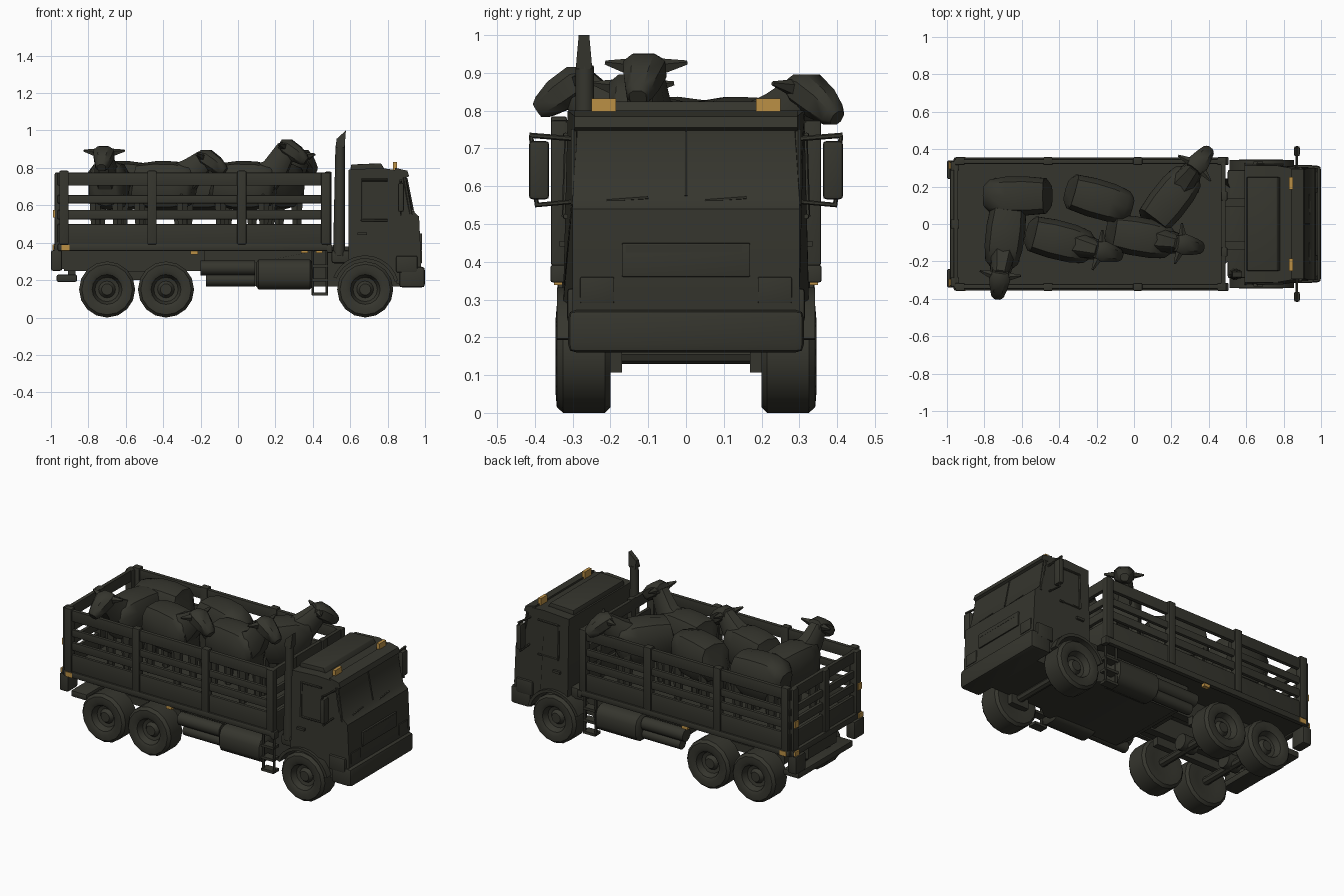
import bpy, bmesh, math
from mathutils import Vector, Matrix


def material(name, rgb):
    m = bpy.data.materials.new(name)
    m.diffuse_color = (*rgb, 1)
    return m


DARK = material("dark olive grey", (0.036, 0.036, 0.027))
AMBER = material("amber", (0.50, 0.28, 0.06))


def finish(bm, name, mat=DARK, smooth=False, bevel=0):
    if bevel:
        bmesh.ops.bevel(bm, geom=bm.edges[:], offset=bevel, segments=2, affect='EDGES', profile=0.6)
    bmesh.ops.recalc_face_normals(bm, faces=bm.faces[:])
    me = bpy.data.meshes.new(name)
    bm.to_mesh(me)
    bm.free()
    me.materials.append(mat)
    ob = bpy.data.objects.new(name, me)
    bpy.context.collection.objects.link(ob)
    if smooth:
        bpy.context.view_layer.objects.active = ob
        ob.select_set(True)
        bpy.ops.object.shade_smooth_by_angle(angle=math.radians(40))
        ob.select_set(False)
    return ob


def box(name, x0, x1, y0, y1, z0, z1, mat=DARK, bevel=0):
    bm = bmesh.new()
    bmesh.ops.create_cube(bm, size=1)
    for v in bm.verts:
        v.co = Vector(((x0 + x1) / 2 + v.co.x * (x1 - x0), (y0 + y1) / 2 + v.co.y * (y1 - y0),
                       (z0 + z1) / 2 + v.co.z * (z1 - z0)))
    return finish(bm, name, mat, bevel > 0, bevel)


def pair(name, x0, x1, y0, y1, z0, z1, mat=DARK, bevel=0):
    box("left_" + name, x0, x1, y0, y1, z0, z1, mat, bevel)
    box("right_" + name, x0, x1, -y1, -y0, z0, z1, mat, bevel)


def rod(name, a, b, r, sides=8, r2=None, smooth=True):
    a, b = Vector(a), Vector(b)
    bm = bmesh.new()
    rot = (b - a).to_track_quat('Z', 'Y').to_matrix().to_4x4()
    bmesh.ops.create_cone(bm, cap_ends=True, segments=sides, radius1=r, radius2=r if r2 is None else r2,
                          depth=(b - a).length, matrix=Matrix.Translation((a + b) / 2) @ rot)
    return finish(bm, name, smooth=smooth)


def prism(name, pts, half, bevel=0):
    """Extrude an x-z profile across y; half is a width function of (x, z)."""
    bm = bmesh.new()
    rows = [[bm.verts.new((x, s * half(x, z), z)) for x, z in pts] for s in (-1, 1)]
    n = len(pts)
    bm.faces.new(rows[0])
    bm.faces.new(rows[1])
    for i in range(n):
        j = (i + 1) % n
        bm.faces.new((rows[0][i], rows[0][j], rows[1][j], rows[1][i]))
    return finish(bm, name, smooth=True, bevel=bevel)


def loft(name, secs, mat, sides=10, power=0.75):
    """Skin rounded sections (x, z, half_width, half_height) that follow a path in x-z."""
    bm = bmesh.new()
    rings = []
    for i, (x, z, w, h) in enumerate(secs):
        p, q = secs[max(i - 1, 0)], secs[min(i + 1, len(secs) - 1)]
        t = Vector((q[0] - p[0], 0, q[1] - p[1])).normalized()
        up = Vector((-t.z, 0, t.x))
        ring = []
        for k in range(sides):
            a = 2 * math.pi * (k + 0.5) / sides
            c, s = math.cos(a), math.sin(a)
            c, s = math.copysign(abs(c) ** power, c), math.copysign(abs(s) ** power, s)
            ring.append(bm.verts.new(mat @ (Vector((x, 0, z)) + Vector((0, w * c, 0)) + up * h * s)))
        rings.append(ring)
    for a, b in zip(rings, rings[1:]):
        for k in range(sides):
            bm.faces.new((a[k], a[(k + 1) % sides], b[(k + 1) % sides], b[k]))
    bm.faces.new(rings[0])
    bm.faces.new(rings[-1])
    return finish(bm, name, smooth=True)


def wheel(name, x, side):
    prof = [(0.0, 0.315), (0.03, 0.315), (0.045, 0.295), (0.065, 0.30), (0.08, 0.335), (0.10, 0.345),
            (0.135, 0.342), (0.15, 0.325), (0.15, 0.215), (0.135, 0.2), (0.08, 0.2), (0.0, 0.22)]
    bm = bmesh.new()
    vs = [bm.verts.new((r, y, 0)) for r, y in prof]
    es = [bm.edges.new(e) for e in zip(vs, vs[1:])]
    bmesh.ops.spin(bm, geom=vs + es, cent=(0, 0, 0), axis=(0, 1, 0), angle=2 * math.pi, steps=16)
    bmesh.ops.remove_doubles(bm, verts=bm.verts[:], dist=1e-4)
    for v in bm.verts:
        v.co = Vector((x + v.co.x, v.co.y * side, 0.15 + v.co.z))
    finish(bm, name, smooth=True)


# Wheels and axles
for x in (-0.70, -0.385, 0.68):
    for s in (-1, 1):
        wheel("wheel", x, s)
    rod("axle", (x, -0.22, 0.155), (x, 0.22, 0.155), 0.025)
for x in (-0.70, -0.385):
    rod("differential", (x - 0.05, 0, 0.18), (x + 0.05, 0, 0.18), 0.048, 10)
pair("leaf_spring", -0.80, -0.28, 0.13, 0.17, 0.20, 0.25)
pair("front_spring_block", 0.62, 0.74, 0.17, 0.21, 0.107, 0.20)

# Chassis and belly
pair("chassis_rail", -0.93, 0.62, 0.09, 0.14, 0.25, 0.38)
for x in (-0.92, -0.54, -0.2):
    box("cross_member", x - 0.025, x + 0.025, -0.14, 0.14, 0.26, 0.37)
prism("belly_panel", [(-0.18, 0.36), (-0.18, 0.24), (-0.08, 0.17), (0.44, 0.165), (0.51, 0.165), (0.90, 0.165),
                      (0.90, 0.30), (0.51, 0.36), (0.44, 0.36)], lambda x, z: 0.195 if x > 0.5 else 0.25)
box("cab_mount", 0.50, 0.60, -0.29, 0.29, 0.29, 0.36, bevel=0.015)
box("rear_bumper", -0.97, -0.86, -0.27, 0.27, 0.19, 0.23, bevel=0.012)
pair("bumper_bracket", -0.91, -0.87, 0.09, 0.13, 0.22, 0.30)
pair("tail_light", -1.0, -0.94, 0.24, 0.34, 0.25, 0.36, bevel=0.012)

# Tanks, lockers and ladders on both flanks
for s in (-1, 1):
    ends = [(0.095, 0.06), (0.11, 0.078), (0.385, 0.078), (0.40, 0.06)]
    loft("fuel_tank", [(x, 0.23, r, r + 0.003) for x, r in ends], Matrix.Translation((0, s * 0.265, 0)), 12, 0.7)
    rod("upper_air_tank", (-0.20, s * 0.28, 0.265), (0.09, s * 0.28, 0.265), 0.04, 10)
    rod("lower_air_tank", (-0.17, s * 0.275, 0.20), (0.09, s * 0.275, 0.20), 0.033, 10)
    for x in (0.40, 0.475):
        rod("ladder_side", (x, s * 0.32, 0.12), (x, s * 0.32, 0.36), 0.008, 6)
    for z in (0.125, 0.20, 0.275):
        box("ladder_step", 0.395, 0.48, min(s * 0.28, s * 0.335), max(s * 0.28, s * 0.335), z - 0.008, z + 0.008)

# Bed floor, boards, rails and posts
box("bed_floor", -0.965, 0.49, -0.34, 0.34, 0.365, 0.405)
pair("bed_lower_rim", -0.965, 0.495, 0.325, 0.356, 0.355, 0.395, bevel=0.012)
pair("rim_end_cap", 0.475, 0.505, 0.315, 0.359, 0.345, 0.392, bevel=0.008)
box("bed_rear_rim", -0.985, -0.95, -0.34, 0.34, 0.355, 0.395, bevel=0.012)
for z0, z1, t in ((0.39, 0.50, 0.02), (0.525, 0.575, 0.022), (0.61, 0.655, 0.022), (0.705, 0.775, 0.025)):
    pair("side_rail", -0.96, 0.49, 0.347 - t, 0.347, z0, z1, bevel=0.006)
    box("tailgate_rail", -0.965, -0.965 + t, -0.34, 0.34, z0, z1, bevel=0.006)
    box("headboard_rail", 0.49 - t, 0.49, -0.34, 0.34, z0, z1, bevel=0.006)
for x in (-0.93, -0.46, 0.02, 0.47):
    h = 0.785 if x < 0.4 else 0.775
    pair("side_post", x - 0.025, x + 0.025, 0.315, 0.358, 0.39, h, bevel=0.008)
for y in (-0.31, 0, 0.31):
    box("tailgate_post", -0.98, -0.935, y - 0.025, y + 0.025, 0.37, 0.775, bevel=0.008)
for y in (-0.15, 0.15):
    box("headboard_post", 0.465, 0.50, y - 0.025, y + 0.025, 0.39, 0.78, bevel=0.008)

# Exhaust stack with a slanted tip
rod("exhaust_stack", (0.54, -0.268, 0.33), (0.546, -0.268, 0.92), 0.032, 10, 0.025)
prism("exhaust_tip", [(0.522, 0.91), (0.570, 0.91), (0.577, 1.0), (0.527, 0.955)],
      lambda x, z: 0.022 if z < 0.93 else 0.014).location.y = -0.27

# Cab body with a wheel arch cut into its profile
arch = [(0.68 + 0.172 * math.cos(a), 0.15 + 0.172 * math.sin(a))
        for a in [math.radians(d) for d in range(10, 121, 11)]]
cab = [(0.592, 0.79), (0.76, 0.80), (0.905, 0.78), (0.90, 0.745), (0.935, 0.57), (0.968, 0.54), (0.98, 0.29),
       (0.96, 0.18)] + arch + [(0.592, 0.31)]
prism("cab_body", cab, lambda x, z: (0.325 if x < 0.8 else 0.30) - (0.012 if z > 0.7 else 0))
prism("roof_deflector", [(0.60, 0.78), (0.605, 0.818), (0.765, 0.825), (0.785, 0.79)], lambda x, z: 0.25, 0.006)
prism("sun_visor", [(0.84, 0.80), (0.905, 0.785), (0.915, 0.755), (0.895, 0.745), (0.84, 0.77)],
      lambda x, z: 0.295)
box("front_bumper", 0.86, 1.0, -0.312, 0.312, 0.16, 0.272, bevel=0.022)
pair("fender_side", 0.845, 0.96, 0.25, 0.315, 0.24, 0.33, bevel=0.012)
for s in (-1, 1):
    arc = [math.radians(d) for d in range(15, 171, 12)]
    pts = [(0.68 + r * math.cos(a), 0.15 + r * math.sin(a)) for r, ang in ((0.182, arc), (0.164, arc[::-1]))
           for a in ang]
    prism("mudguard", pts, lambda x, z: 0.07).location.y = s * 0.272

# Cab front details: grille, lamps, wipers, screen divider
box("grille_panel", 0.955, 0.984, -0.17, 0.17, 0.36, 0.45, bevel=0.005)
box("grille_top_bar", 0.95, 0.985, -0.16, 0.15, 0.425, 0.445)
pair("headlamp", 0.955, 0.984, 0.19, 0.28, 0.29, 0.36, bevel=0.005)
for y in (-0.16, 0.10):
    rod("wiper", (0.94, y - 0.05, 0.562), (0.937, y + 0.06, 0.57), 0.005, 6)
rod("screen_divider", (0.902, 0, 0.745), (0.936, 0, 0.575), 0.004, 6)

# Side window frames and door handles
for s in (-1, 1):
    for z in (0.52, 0.735):
        rod("window_frame", (0.66, s * 0.32, z), (0.80, s * 0.318, z), 0.007, 6)
    rod("window_post", (0.66, s * 0.322, 0.52), (0.66, s * 0.315, 0.735), 0.007, 6)
    rod("front_pillar", (0.89, s * 0.297, 0.75), (0.925, s * 0.297, 0.55), 0.009, 6)
    box("door_handle", 0.64, 0.69, min(s * 0.32, s * 0.335), max(s * 0.32, s * 0.335), 0.44, 0.455)

# Wing mirrors on bracket arms
pair("mirror", 0.855, 0.887, 0.362, 0.416, 0.565, 0.72, bevel=0.012)
for s in (-1, 1):
    rod("mirror_top_arm", (0.87, s * 0.29, 0.725), (0.87, s * 0.415, 0.735), 0.007, 6)
    rod("mirror_low_arm", (0.87, s * 0.29, 0.56), (0.87, s * 0.40, 0.55), 0.006, 6)
    rod("mirror_bar", (0.87, s * 0.41, 0.735), (0.87, s * 0.395, 0.55), 0.006, 6)

# Amber marker lamps
pair("roof_lamp", 0.83, 0.85, 0.185, 0.25, 0.785, 0.832, AMBER)
pair("rear_side_lamp", -0.945, -0.90, 0.335, 0.3585, 0.358, 0.388, AMBER)
pair("mid_side_lamp", -0.255, -0.215, 0.325, 0.35, 0.338, 0.357, AMBER)
for x in (0.355, 0.435):
    box("under_bed_lamp", x - 0.018, x + 0.018, -0.29, -0.275, 0.344, 0.358, AMBER)
pair("rear_upper_lamp", -0.988, -0.975, 0.295, 0.33, 0.535, 0.575, AMBER)
pair("rear_lower_lamp", -0.993, -0.975, 0.295, 0.335, 0.362, 0.39, AMBER)


def cow(x, y, heading, top=None):
    """top is the height of the raised head; None leaves the head out of sight."""
    m = Matrix.Translation((x, y, 0)) @ Matrix.Rotation(math.radians(heading), 4, 'Z')
    loft("cow_body", [(-0.17, 0.72, 0.07, 0.08), (-0.155, 0.715, 0.098, 0.11), (-0.05, 0.705, 0.108, 0.132),
                      (0.06, 0.705, 0.106, 0.13), (0.14, 0.705, 0.09, 0.108), (0.165, 0.70, 0.06, 0.07)], m, 10, 0.65)
    for lx in (-0.125, 0.11):
        for ly in (-0.06, 0.06):
            rod("cow_leg", m @ Vector((lx, ly, 0.40)), m @ Vector((lx, ly, 0.66)), 0.02, 6, 0.038)
    if top:
        loft("cow_neck", [(0.08, 0.73, 0.08, 0.10), (0.16, 0.79, 0.06, 0.075), (0.225, top - 0.05, 0.045, 0.055)], m, 8)
        loft("cow_head", [(0.19, top - 0.03, 0.045, 0.03), (0.225, top - 0.045, 0.06, 0.05),
                          (0.275, top - 0.08, 0.048, 0.048), (0.315, top - 0.11, 0.036, 0.034),
                          (0.33, top - 0.12, 0.024, 0.022)], m, 8)
        for s in (-1, 1):
            ear = [m @ Vector(p) for p in ((0.215, s * 0.04, top - 0.04), (0.20, s * 0.11, top - 0.028))]
            rod("cow_ear", ear[0], ear[1], 0.024, 5, 0.006, False)


# Six cattle standing in the bed
cow(-0.63, 0.15, 180)
cow(-0.18, 0.13, -16)
cow(-0.69, -0.065, -97, 0.92)
cow(-0.39, -0.09, -14, 0.90)
cow(0.04, -0.07, -10, 0.955)
cow(0.20, 0.14, 52, 0.90)
